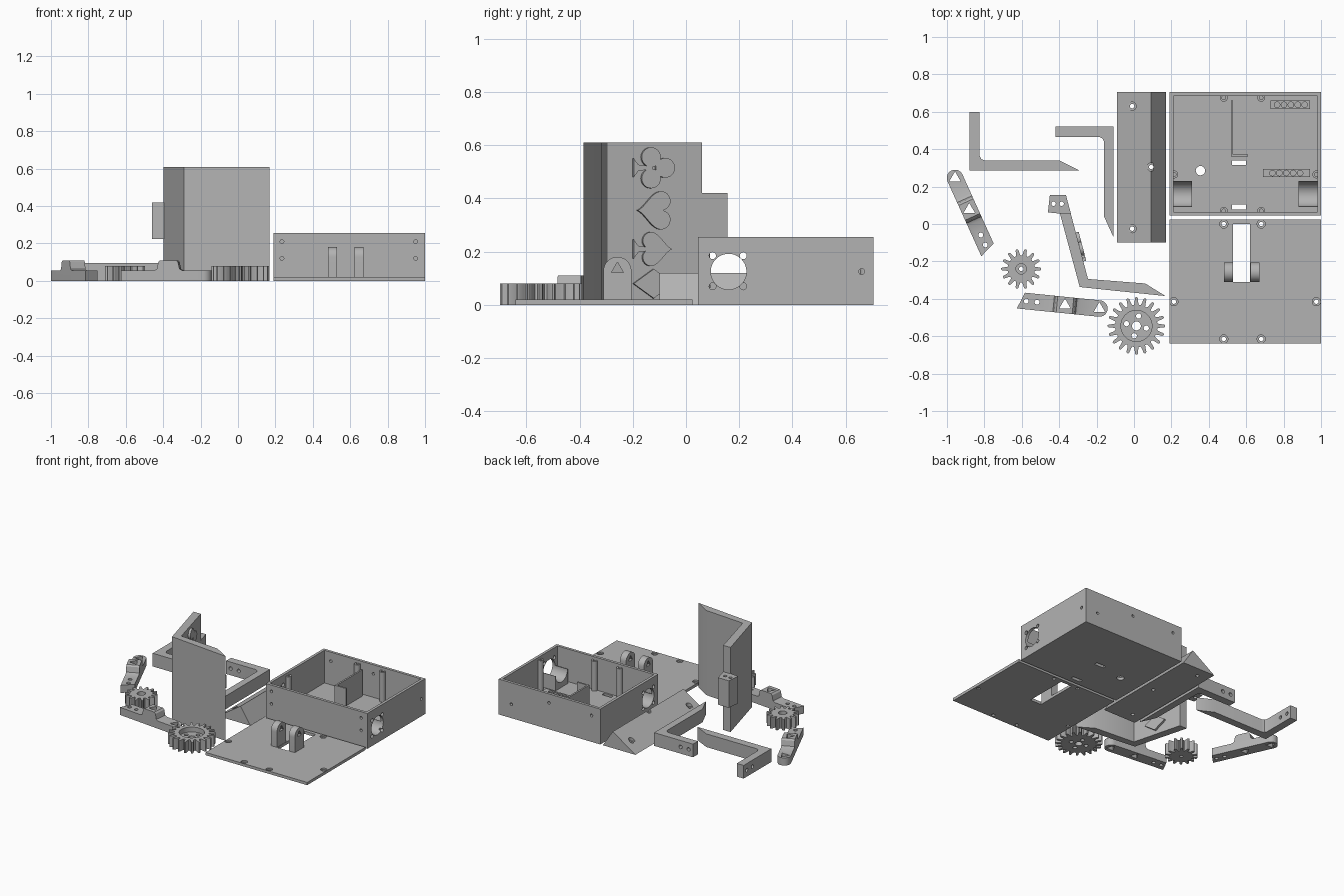
import bpy, bmesh, math
from mathutils import Matrix, Vector

cube = bpy.data.objects.get("Cube")
if cube:
    bpy.data.objects.remove(cube, do_unlink=True)

GREY = (0.45, 0.45, 0.45, 1)
mat = bpy.data.materials.new("plain grey")
mat.use_nodes = True
mat.diffuse_color = GREY
mat.node_tree.nodes["Principled BSDF"].inputs["Base Color"].default_value = GREY

ALONG_X = Matrix(((0, 0, 1, 0), (1, 0, 0, 0), (0, 1, 0, 0), (0, 0, 0, 1)))   # profile is (y, z)
ALONG_Y = Matrix(((1, 0, 0, 0), (0, 0, -1, 0), (0, 1, 0, 0), (0, 0, 0, 1)))  # profile is (x, z), depth -y


def prism(name, pts, lo, hi, frame=Matrix()):
    """Extrude an outline from lo to hi along the frame's third axis."""
    bm = bmesh.new()
    face = bm.faces.new([bm.verts.new((x, y, lo)) for x, y in pts])
    top = bmesh.ops.extrude_face_region(bm, geom=[face])["geom"]
    bmesh.ops.translate(bm, vec=(0, 0, hi - lo),
                        verts=[v for v in top if isinstance(v, bmesh.types.BMVert)])
    bmesh.ops.transform(bm, matrix=frame, verts=bm.verts)
    bmesh.ops.recalc_face_normals(bm, faces=bm.faces)
    mesh = bpy.data.meshes.new(name)
    bm.to_mesh(mesh)
    bm.free()
    mesh.materials.append(mat)
    obj = bpy.data.objects.new(name, mesh)
    bpy.context.collection.objects.link(obj)
    return obj


def rect(x0, x1, y0, y1):
    return [(x0, y0), (x1, y0), (x1, y1), (x0, y1)]


def ring(cx, cy, r, n=24, turn=0.0):
    return [(cx + r * math.cos(turn + math.tau * i / n),
             cy + r * math.sin(turn + math.tau * i / n)) for i in range(n)]


def box(name, x0, x1, y0, y1, z0, z1):
    return prism(name, rect(x0, x1, y0, y1), z0, z1)


def combine(obj, others, operation="DIFFERENCE"):
    for other in others:
        mod = obj.modifiers.new("combine", "BOOLEAN")
        mod.operation, mod.solver, mod.object = operation, "EXACT", other
        bpy.context.view_layer.objects.active = obj
        bpy.ops.object.modifier_apply(modifier=mod.name)
        bpy.data.objects.remove(other, do_unlink=True)
    return obj


def drill(obj, centres, r, lo=-0.1, hi=0.7, frame=Matrix(), n=20):
    return combine(obj, [prism("drill", ring(x, y, r, n), lo, hi, frame) for x, y in centres])


# Open electronics case: floor and walls
case = box("case", 0.19, 1, 0.045, 0.705, 0, 0.255)
combine(case, [box("hollow", 0.21, 0.98, 0.065, 0.685, 0.02, 0.4)])
drill(case, [(0.16, 0.125)], 0.067, 0, 1.2, ALONG_X, 40)
drill(case, [(y, z) for y in (0.10, 0.215) for z in (0.07, 0.185)], 0.013, 0, 1.2, ALONG_X)
drill(case, [(0.66, 0.125)], 0.011, 0.9, 1.2, ALONG_X)
drill(case, [(x, z) for x in (0.235, 0.95) for z in (0.12, 0.21)], 0.01, -0.064, 0, ALONG_Y)
drill(case, [(0.9, 0.1), (0.6, 0.19), (0.26, 0.19)], 0.01, -0.8, -0.68, ALONG_Y)
drill(case, [(0.355, 0.285)], 0.025, -0.1, 0.1)
combine(case, [box("slot", 0.525, 0.60, y, y + 0.025, -0.1, 0.1) for y in (0.078, 0.315)])

# Case interior: motor cradles, partition, screw posts, pin strips
for side, x in (("left", 0.88), ("right", 0.21)):
    cradle = prism(side + "_motor_cradle", rect(0.09, 0.23, 0.015, 0.125), x, x + 0.1, ALONG_X)
    drill(cradle, [(0.16, 0.125)], 0.067, 0, 1.2, ALONG_X, 40)
prism("partition", [(0.518, 0.36), (0.61, 0.36), (0.61, 0.372), (0.53, 0.372),
                    (0.53, 0.66), (0.518, 0.66)], 0.015, 0.21)
for x, y in ((0.48, 0.675), (0.68, 0.675), (0.215, 0.265), (0.975, 0.265), (0.48, 0.07), (0.68, 0.07)):
    drill(prism("screw_post", ring(x, y, 0.021), 0.01, 0.235), [(x, y)], 0.01, 0.1, 0.3)
for x, y, first in ((0.73, 0.615, 0.765), (0.69, 0.25, 0.74)):
    strip = box("pin_strip", x, 0.94, y, y + 0.045, 0.015, 0.03)
    drill(strip, [(first + 0.037 * i, y + 0.0225) for i in range(5)], 0.015, 0.021, 0.1, n=16)

# Lid plate with slot, countersunk holes and two hinge lugs
lid = box("lid", 0.19, 1, -0.64, 0.025, 0, 0.02)
combine(lid, [box("slot", 0.53, 0.62, -0.31, 0, -0.1, 0.1)])
lid_holes = [(0.48, 0), (0.68, 0), (0.213, -0.415), (0.975, -0.415), (0.48, -0.615), (0.68, -0.615)]
drill(lid, lid_holes, 0.022, 0.01, 0.1)
drill(lid, lid_holes, 0.012)
arch = [(-0.31, 0.015), (-0.205, 0.015)] + [
    (-0.2575 + 0.0525 * math.cos(a * math.pi / 16), 0.128 + 0.0525 * math.sin(a * math.pi / 16))
    for a in range(17)]
for x in (0.48, 0.622):
    lug = prism("hinge_lug", arch, x, x + 0.048, ALONG_X)
    combine(lug, [prism("axle_cut", ring(-0.2575, 0.135, 0.026, 3, math.pi / 2), 0, 1, ALONG_X)])

# Ridged ramp block beside the case
ramp = prism("ramp", [(-0.09, 0), (0.17, 0), (0.09, 0.12)], -0.705, 0.1, ALONG_Y)
ramp_holes = [(-0.01, 0.63), (0.092, 0.305), (-0.01, -0.025)]
drill(ramp, ramp_holes, 0.012)
for (x, y), z in zip(ramp_holes, (0.04, 0.1, 0.04)):
    drill(ramp, [(x, y)], 0.022, z, 0.3)

# Tall angled holder with a mounting tab
corner, end = Vector((-0.246, -0.294, 0)), Vector((-0.364, 0.155, 0))
prism("holder", [(-0.397, 0.06), (-0.29, -0.337), (0.168, -0.385), (0.06, -0.318),
                 corner.xy, (-0.339, 0.06)], 0, 0.61)
tab = prism("holder_tab", [(-0.46, 0.062), (-0.39, 0.055), (-0.337, 0.055), (-0.364, 0.155),
                           (-0.45, 0.155)], 0.225, 0.42)
drill(tab, [(-0.43, 0.108), (-0.387, 0.108)], 0.012)

# Raised card suits on the holder's inner wall
along = (end - corner).normalized()
up = Vector((0, 0, 1))
wall = Matrix((along, up, along.cross(up))).transposed().to_4x4()
wall.translation = corner


def suit(name, pts):
    prism(name, pts, -0.005, 0.016, wall)


def heart(s, z, size, flip=1):
    loop = []
    for i in range(40):
        t = math.tau * i / 40
        h = 13 * math.cos(t) - 5 * math.cos(2 * t) - 2 * math.cos(3 * t) - math.cos(4 * t)
        loop.append((s + flip * size * (h + 2.5), z + size * 16 * math.sin(t) ** 3))
    return loop


def stem(name, z):
    suit(name, [(0.097, z - 0.035), (0.115, z - 0.012), (0.17, z - 0.004),
                (0.17, z + 0.004), (0.115, z + 0.012), (0.097, z + 0.035)])


suit("heart", heart(0.175, 0.355, 0.0045))
suit("spade", heart(0.19, 0.21, 0.004, -1))
stem("spade_stem", 0.21)
for s, z in ((0.22, 0.515), (0.165, 0.475), (0.165, 0.555)):
    suit("club_lobe", ring(s, z, 0.037))
stem("club_stem", 0.515)
suit("diamond", [(0.097, 0.08), (0.175, 0.025), (0.255, 0.08), (0.175, 0.135)])

# Two bent pusher arms with pointed blades
arm = prism("rear_arm", [(-0.88, 0.285), (-0.29, 0.285), (-0.40, 0.34), (-0.80, 0.34),
                         (-0.817, 0.347), (-0.825, 0.365), (-0.825, 0.6), (-0.88, 0.6)], 0, 0.095)
drill(arm, [(0.50, 0.048), (0.565, 0.048)], 0.013, -1, 0, ALONG_X)
arm = prism("inner_arm", [(-0.42, 0.465), (-0.185, 0.465), (-0.168, 0.457), (-0.16, 0.44),
                          (-0.16, 0.04), (-0.11, -0.07), (-0.11, 0.52), (-0.42, 0.52)], 0, 0.095)
drill(arm, [(-0.385, 0.048), (-0.32, 0.048)], 0.013, -0.7, -0.3, ALONG_Y)


# Mirrored pair of stepped linkage bars
def linkage(name, x, y, angle, side):
    frame = Matrix.Translation((x, y, 0)) @ Matrix.Rotation(angle, 4, "Z")
    w = 0.044
    outline = [(0.422 - side * 0.017, -w), (0.422 + side * 0.017, w)] + [
        (w * math.cos(a), w * math.sin(a))
        for a in (math.pi / 2 + math.pi * i / 16 for i in range(17))]
    bar = prism(name, outline, -0.01, 0.2, frame)
    steps = [(-0.06, 0), (0.46, 0), (0.46, 0.055), (0.262, 0.055), (0.246, 0.063), (0.238, 0.1),
             (0.228, 0.11), (0.142, 0.11), (0.132, 0.1), (0.124, 0.063), (0.108, 0.055), (-0.06, 0.055)]
    combine(bar, [prism("steps", steps, -0.1, 0.1, frame @ ALONG_Y)], "INTERSECT")
    combine(bar, [prism("tri", ring(s, 0, 0.035, 3, math.pi / 6 * 3 - angle), -0.1, 0.3, frame)
                  for s in (0, 0.185)])
    drill(bar, [(0.335, 0), (0.393, 0)], 0.013, -0.1, 0.3, frame)


linkage("left_linkage", -0.185, -0.452, math.atan2(0.101, -0.995), 1)
linkage("right_linkage", -0.957, 0.246, math.atan2(-0.911, 0.412), -1)


# Spur gears
def gear(name, x, y, tip, root, teeth):
    pts = []
    for i in range(teeth):
        for f, k in ((-0.36, 0), (-0.25, 0.3), (-0.17, 0.85), (-0.08, 1),
                     (0.08, 1), (0.17, 0.85), (0.25, 0.3), (0.36, 0)):
            a, r = math.tau * (i + f) / teeth, root + k * (tip - root)
            pts.append((x + r * math.cos(a), y + r * math.sin(a)))
    return prism(name, pts, 0, 0.08)


small = gear("small_gear", -0.603, -0.24, 0.107, 0.073, 14)
drill(small, [(-0.603, -0.24)], 0.028, 0.05)
drill(small, [(-0.603, -0.24)], 0.012)
large = gear("large_gear", 0.013, -0.545, 0.154, 0.113, 20)
drill(large, [(0.013, -0.545)], 0.083, 0.045, n=40)
drill(large, [(0.013, -0.545)], 0.024)
drill(large, ring(0.013, -0.545, 0.054, 4, 1.35), 0.014)

# Smooth the round surfaces, keep edges crisp
bpy.ops.object.select_all(action="DESELECT")
for obj in bpy.context.collection.objects:
    if obj.type == "MESH" and mat.name in obj.data.materials:
        obj.select_set(True)
        bpy.context.view_layer.objects.active = obj
bpy.ops.object.shade_smooth_by_angle(angle=math.radians(30))
